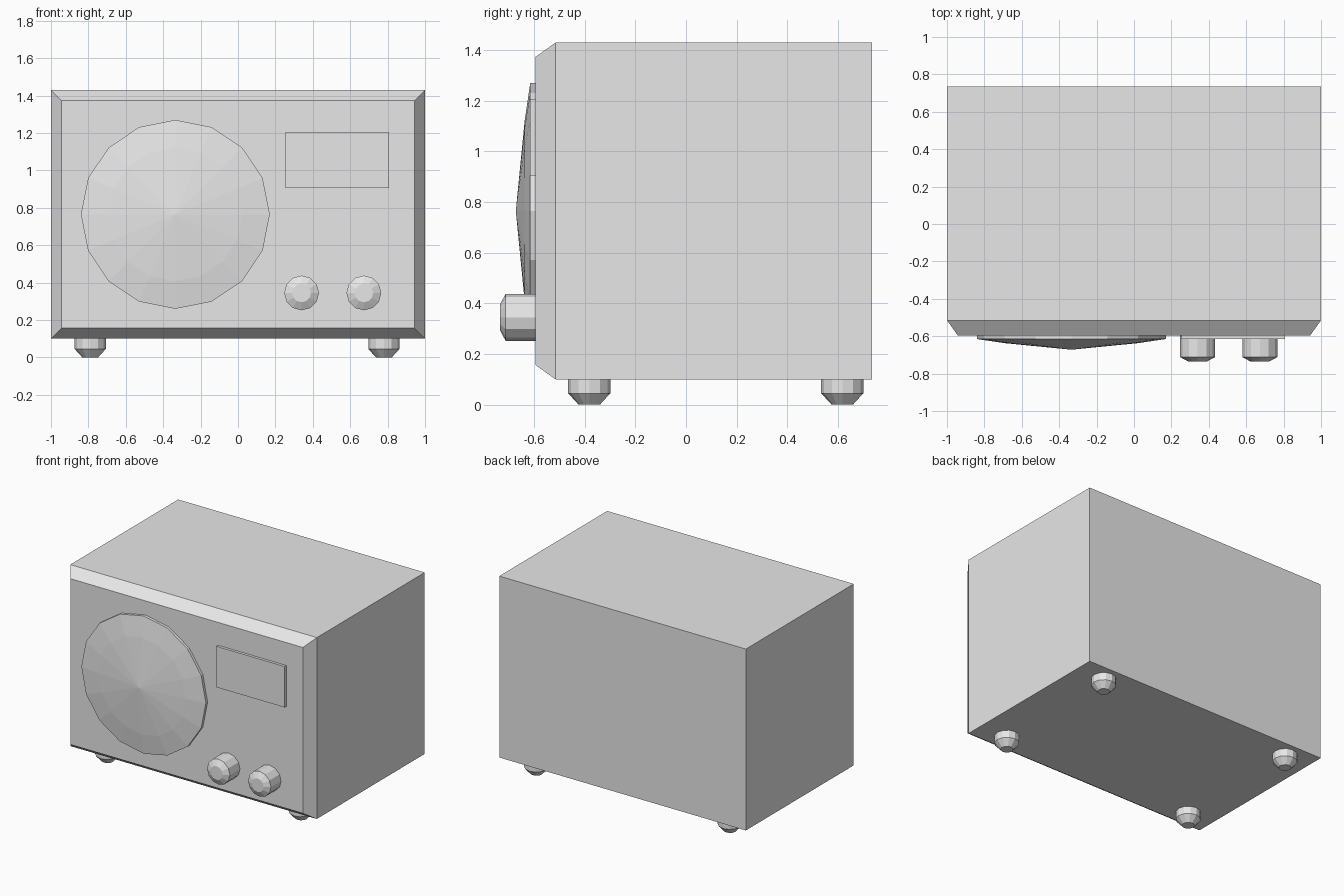
import bpy, bmesh
from math import cos, sin, pi
from mathutils import Matrix

cube = bpy.data.objects.get("Cube")
if cube:
    bpy.data.objects.remove(cube, do_unlink=True)

# Single plain colour
COLOUR = (0.8, 0.8, 0.8, 1)
grey = bpy.data.materials.new("light grey")
grey.use_nodes = True
grey.diffuse_color = COLOUR
grey.node_tree.nodes["Principled BSDF"].inputs["Base Color"].default_value = COLOUR


def finish(name, bm):
    bmesh.ops.recalc_face_normals(bm, faces=bm.faces)
    mesh = bpy.data.meshes.new(name)
    bm.to_mesh(mesh)
    bm.free()
    mesh.materials.append(grey)
    obj = bpy.data.objects.new(name, mesh)
    bpy.context.collection.objects.link(obj)
    return obj


def box(name, low, high):
    bm = bmesh.new()
    bmesh.ops.create_cube(bm, size=1)
    for v in bm.verts:
        v.co = [(a + b) / 2 + c * (b - a) for a, b, c in zip(low, high, v.co)]
    return finish(name, bm)


def turned(name, profile, sides, location, tilt):
    """Rings of (radius, height) joined into a faceted solid; radius 0 is a tip."""
    bm = bmesh.new()
    rings = []
    for r, h in profile:
        count = sides if r else 1
        rings.append([bm.verts.new((r * cos(2 * pi * i / sides), r * sin(2 * pi * i / sides), h))
                      for i in range(count)])
    bm.faces.new(rings[0])
    for a, b in zip(rings, rings[1:]):
        for i in range(sides):
            j = (i + 1) % sides
            top = [b[j], b[i]] if len(b) > 1 else b
            bm.faces.new([a[i], a[j]] + top)
    if len(rings[-1]) > 1:
        bm.faces.new(rings[-1])
    bm.transform(Matrix.Rotation(tilt, 4, "X"))
    obj = finish(name, bm)
    obj.location = location
    return obj


# Cabinet with a sloped border around the front panel
cabinet = box("cabinet", (-1, -0.515, 0.1), (1, 0.735, 1.43))
bm = bmesh.new()
bm.from_mesh(cabinet.data)
bm.faces.ensure_lookup_table()
front = min(bm.faces, key=lambda f: f.calc_center_median().y)
bmesh.ops.inset_region(bm, faces=[front], thickness=0.081, depth=0)
for v in front.verts:
    v.co.y = -0.595
bm.to_mesh(cabinet.data)
bm.free()

# Shallow faceted speaker dome
turned("speaker", [(0.505, 0), (0.505, 0.02), (0.357, 0.042), (0, 0.077)],
       16, (-0.335, -0.595, 0.765), pi / 2)

# Raised display plate
box("display", (0.255, -0.615, 0.905), (0.808, -0.595, 1.205))

# Control knobs
for side, x in (("right", 0.34), ("left", 0.673)):
    turned(side + "_knob", [(0.093, 0), (0.093, 0.117), (0.05, 0.14)],
           12, (x, -0.595, 0.345), pi / 2)

# Tapered feet
for side, x in (("right", -0.79), ("left", 0.78)):
    for end, y in (("front", -0.382), ("back", 0.617)):
        turned(f"{end}_{side}_foot", [(0.083, 0), (0.083, 0.055), (0.042, 0.1)],
               12, (x, y, 0.1), pi)
